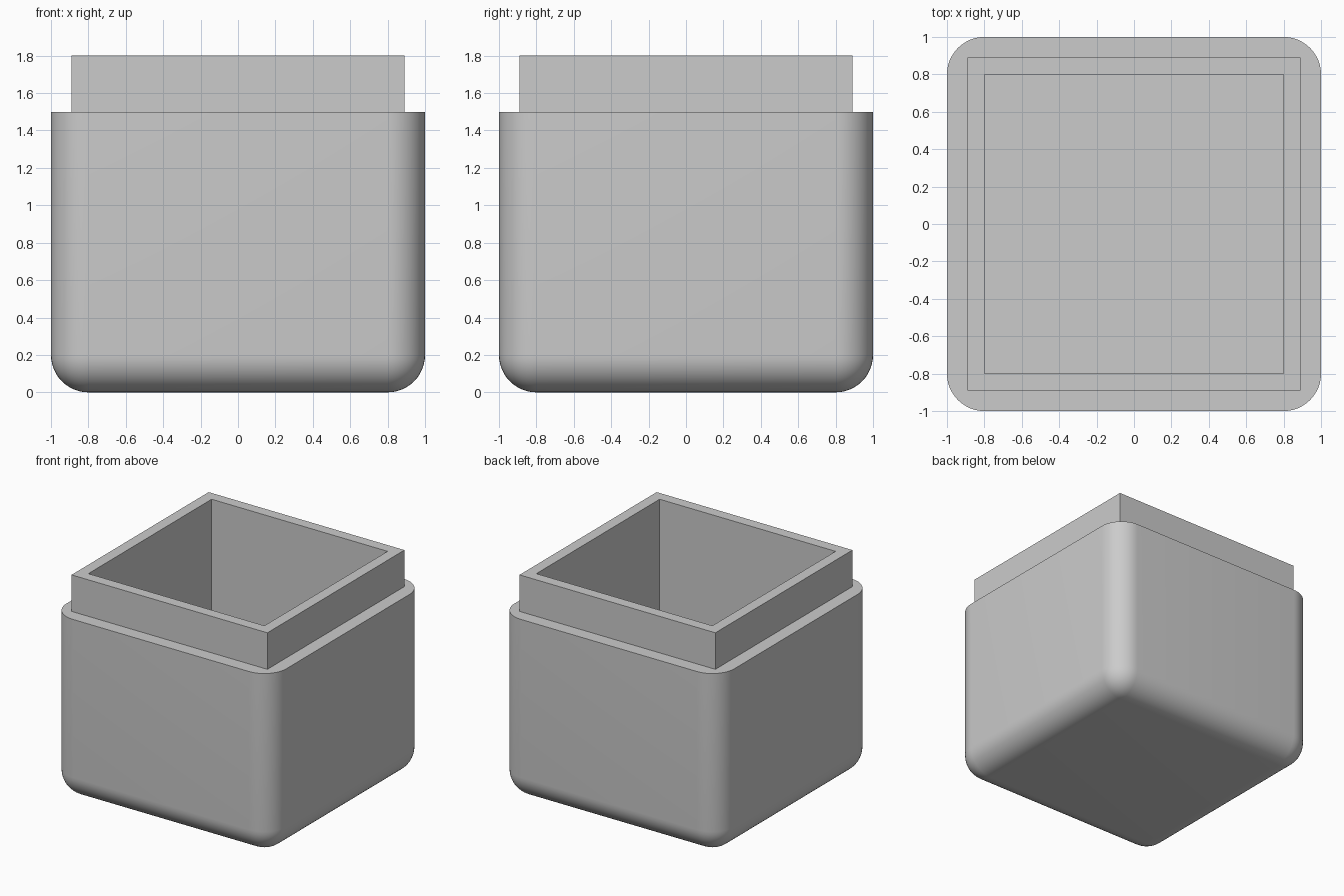
import bpy
import bmesh
import math
from mathutils import Matrix

if "Cube" in bpy.data.objects:
    bpy.data.objects.remove(bpy.data.objects["Cube"], do_unlink=True)

SHOULDER, TOP, FLOOR = 1.5, 1.8, 0.2
RIM, CAVITY, RADIUS = 0.89, 0.8, 0.2

grey = bpy.data.materials.new("light grey")
grey.use_nodes = True
colour = (0.6, 0.6, 0.6, 1)
grey.diffuse_color = colour
grey.node_tree.nodes["Principled BSDF"].inputs["Base Color"].default_value = colour


def square(bm, half, z):
    """Four corner vertices of a level square."""
    return [bm.verts.new((x * half, y * half, z))
            for x, y in ((-1, -1), (1, -1), (1, 1), (-1, 1))]


def walls(bm, lower, upper):
    """Four faces joining two squares."""
    for i in range(4):
        j = (i + 1) % 4
        bm.faces.new((lower[i], lower[j], upper[j], upper[i]))


# Rounded body: every edge but those of the open shoulder is bevelled
bm = bmesh.new()
bmesh.ops.create_cube(bm, size=2, matrix=Matrix.Translation((0, 0, SHOULDER / 2))
                      @ Matrix.Diagonal((1, 1, SHOULDER / 2, 1)))
rounded = [e for e in bm.edges if min(v.co.z for v in e.verts) < SHOULDER / 2]
bmesh.ops.bevel(bm, geom=rounded, offset=RADIUS, offset_type='OFFSET',
                segments=12, profile=0.5, affect='EDGES', clamp_overlap=False)
lid = [f for f in bm.faces if all(v.co.z > SHOULDER - 0.001 for v in f.verts)]
bmesh.ops.delete(bm, geom=lid, context='FACES_ONLY')
outline = [e for e in bm.edges if e.is_boundary]

# Raised rim and hollow interior
rim_base = square(bm, RIM, SHOULDER)
rim_top = square(bm, RIM, TOP)
mouth = square(bm, CAVITY, TOP)
floor = square(bm, CAVITY, FLOOR)
walls(bm, rim_base, rim_top)
walls(bm, rim_top, mouth)
walls(bm, mouth, floor)
bm.faces.new(floor)

# Flat shoulder between the rounded outline and the square rim
inner = [bm.edges.get((rim_base[i], rim_base[(i + 1) % 4])) for i in range(4)]
bmesh.ops.triangle_fill(bm, edges=outline + inner, use_beauty=True)
bmesh.ops.recalc_face_normals(bm, faces=bm.faces)

mesh = bpy.data.meshes.new("box_base")
bm.to_mesh(mesh)
bm.free()
mesh.materials.append(grey)
box = bpy.data.objects.new("box_base", mesh)
bpy.context.collection.objects.link(box)

bpy.ops.object.select_all(action='DESELECT')
box.select_set(True)
bpy.context.view_layer.objects.active = box
bpy.ops.object.shade_smooth_by_angle(angle=math.radians(30))
